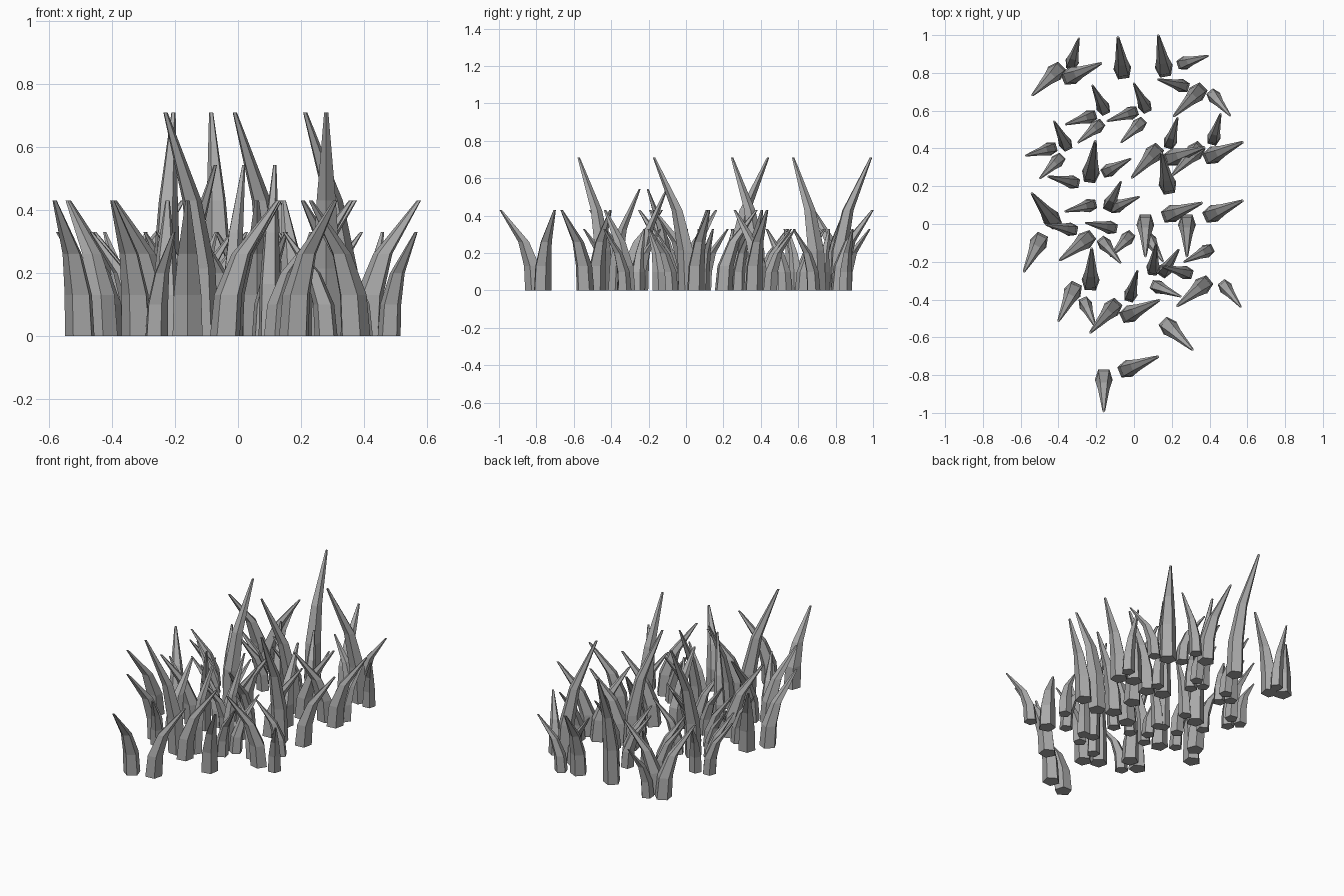
import bpy
import bmesh
from math import cos, sin, pi, radians
from mathutils import Matrix, Vector

if "Cube" in bpy.data.objects:
    bpy.data.objects.remove(bpy.data.objects["Cube"])

grey = bpy.data.materials.new("blade_grey")
grey.use_nodes = True
colour = (0.4, 0.4, 0.4, 1)
grey.diffuse_color = colour
grey.node_tree.nodes["Principled BSDF"].inputs["Base Color"].default_value = colour

# Blade profile rings: forward lean, height, radius
RINGS = [(0, 0, 0.05), (0.01, 0.13, 0.046), (0.055, 0.26, 0.032), (0.18, 0.43, 0.007)]
SIDES = 5


def blade_mesh(name, size, stretch):
    """A curved, tapering pentagonal blade leaning towards +x."""
    bm = bmesh.new()
    rows = []
    for lean, height, radius in RINGS:
        row = []
        for i in range(SIDES):
            a = 2 * pi * i / SIDES
            point = Vector((lean + radius * cos(a), radius * sin(a), height * stretch))
            row.append(bm.verts.new(point * size))
        rows.append(row)
    for low, high in zip(rows, rows[1:]):
        for i in range(SIDES):
            j = (i + 1) % SIDES
            bm.faces.new((low[i], low[j], high[j], high[i]))
    bm.faces.new(rows[0][::-1])
    bm.faces.new(rows[-1])
    bmesh.ops.recalc_face_normals(bm, faces=bm.faces)
    mesh = bpy.data.meshes.new(name)
    bm.to_mesh(mesh)
    bm.free()
    mesh.materials.append(grey)
    return mesh


def plant(name, size, stretch, spots):
    """Place one blade per spot: x and y in hundredths, heading in degrees."""
    mesh = blade_mesh(name, size, stretch)
    for n, (x, y, heading) in enumerate(spots):
        blade = bpy.data.objects.new(f"{name}_{n + 1}", mesh)
        blade.matrix_world = (Matrix.Translation((x / 100, y / 100, 0))
                              @ Matrix.Rotation(radians(heading), 4, "Z"))
        bpy.context.collection.objects.link(blade)


# Short thin blades
plant("short_blade", 0.765, 1, [
    (-33, 85, 74), (26, 85, 17), (26, 73, 165), (42, 68, -50), (-16, 61, 116),
    (6, 62, 116), (-23, 57, 198), (-1, 59, 199), (-19, 52, 220), (3, 53, 225),
    (-36, 42, 117), (-44, 40, 196), (-40, 34, 225), (-32, 22, 167), (-14, 28, 28),
    (19, 43, 73), (42, 45, 74), (-33, -3, 169), (-23, 10, 194), (-12, -2, 169),
    (-13, 10, 64), (-10, 9, 23), (-3, -7, 227), (8, -8, -58), (16, -25, 56),
    (28, -26, 165), (39, -14, 206), (12, -33, -23), (48, -33, -52), (-26, -42, -66)])

# Thin blades drawn out to a greater height
plant("slender_blade", 0.765, 1.65, [(-16, -10, -50), (10, -24, 83), (-2, -38, 74)])

# Broad blades of middle height
plant("broad_blade", 1, 1, [
    (-41, 81, 225), (-34, 78, 23), (16, 82, 100), (20, 35, 18), (33, 39, 226),
    (41, 36, 24), (18, 20, 101), (19, 5, 20), (41, 5, 24), (-43, 2, 128),
    (6, 1, 270), (-50, -9, 243), (-25, -8, 218), (-23, -31, 88), (37, -32, 219),
    (-32, -35, 244), (-3, -48, 25), (18, -54, -44), (-4, -77, 22), (-16, -81, 270)])

# Tallest blades
plant("tall_blade", 1, 1.65, [
    (-6, 81, 98), (34, 70, 225), (-23, 26, 82), (11, 38, 228), (28, 1, 270),
    (-11, -44, 228)])
